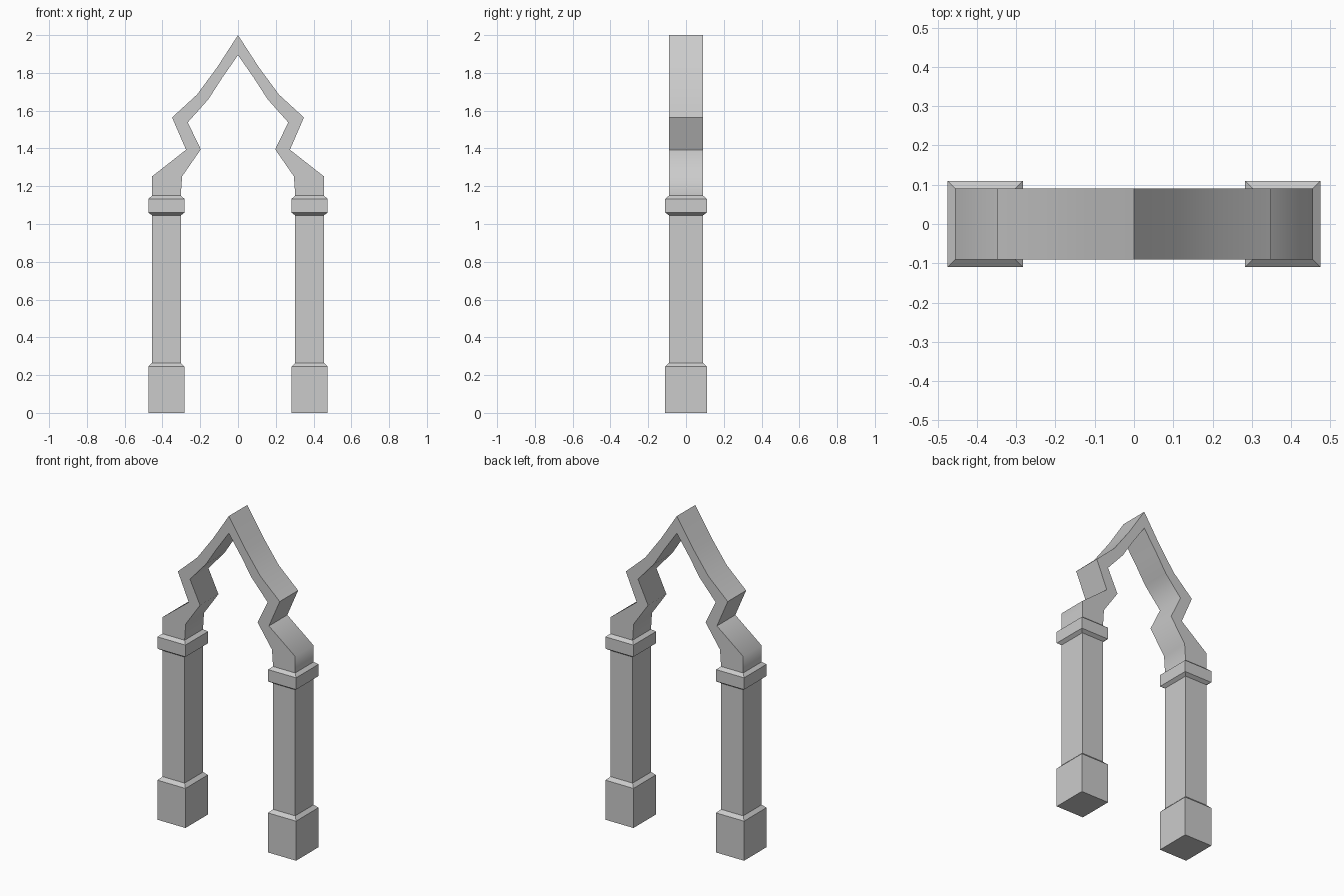
import bpy, bmesh, math

if "Cube" in bpy.data.objects:
    bpy.data.objects.remove(bpy.data.objects["Cube"])

HALF_DEPTH = 0.09
SHAFT_IN, SHAFT_OUT = 0.303, 0.455


def finish(bm, name):
    bmesh.ops.recalc_face_normals(bm, faces=bm.faces)
    mesh = bpy.data.meshes.new(name)
    bm.to_mesh(mesh)
    bm.free()
    obj = bpy.data.objects.new(name, mesh)
    bpy.context.collection.objects.link(obj)
    return obj


def pillar(name, side):
    # rectangular rings as (height, flare beyond the shaft)
    levels = [(0, .02), (.245, .02), (.265, 0), (1.046, 0),
              (1.06, .02), (1.133, .02), (1.15, 0)]
    bm = bmesh.new()
    rings = []
    for z, f in levels:
        x0, x1, y = SHAFT_IN - f, SHAFT_OUT + f, HALF_DEPTH + f
        rings.append([bm.verts.new((side * px, py, z)) for px, py in
                      ((x0, -y), (x1, -y), (x1, y), (x0, y))])
    for a, b in zip(rings, rings[1:]):
        for i in range(4):
            j = (i + 1) % 4
            bm.faces.new((a[i], a[j], b[j], b[i]))
    bm.faces.new(rings[0])
    bm.faces.new(rings[-1])
    return finish(bm, name)


def pointed_arch():
    # right half outlines, springing to apex
    outer = [(.455, 1.15), (.455, 1.252), (.275, 1.393), (.349, 1.564),
             (.217, 1.685), (.11, 1.83), (0, 2)]
    inner = [(.303, 1.15), (.296, 1.252), (.197, 1.395), (.266, 1.538),
             (.157, 1.66), (.085, 1.772), (0, 1.894)]
    full = lambda p: p + [(-x, z) for x, z in reversed(p[:-1])]
    bm = bmesh.new()
    # four corners of the band's cross-section at each station
    stations = [[bm.verts.new((x, y, z)) for (x, z), y in
                 ((o, -HALF_DEPTH), (o, HALF_DEPTH), (i, HALF_DEPTH), (i, -HALF_DEPTH))]
                for o, i in zip(full(outer), full(inner))]
    for a, b in zip(stations, stations[1:]):
        for k in range(4):
            m = (k + 1) % 4
            bm.faces.new((a[k], a[m], b[m], b[k]))
    bm.faces.new(stations[0])
    bm.faces.new(stations[-1])
    return finish(bm, "arch_band")


# Pillars with plinth and capital
pillar("left_pillar", -1)
pillar("right_pillar", 1)

# Cusped arch, softly shaded along its curve
arch = pointed_arch()
bpy.context.view_layer.objects.active = arch
arch.select_set(True)
bpy.ops.object.shade_smooth_by_angle(angle=math.radians(68))
